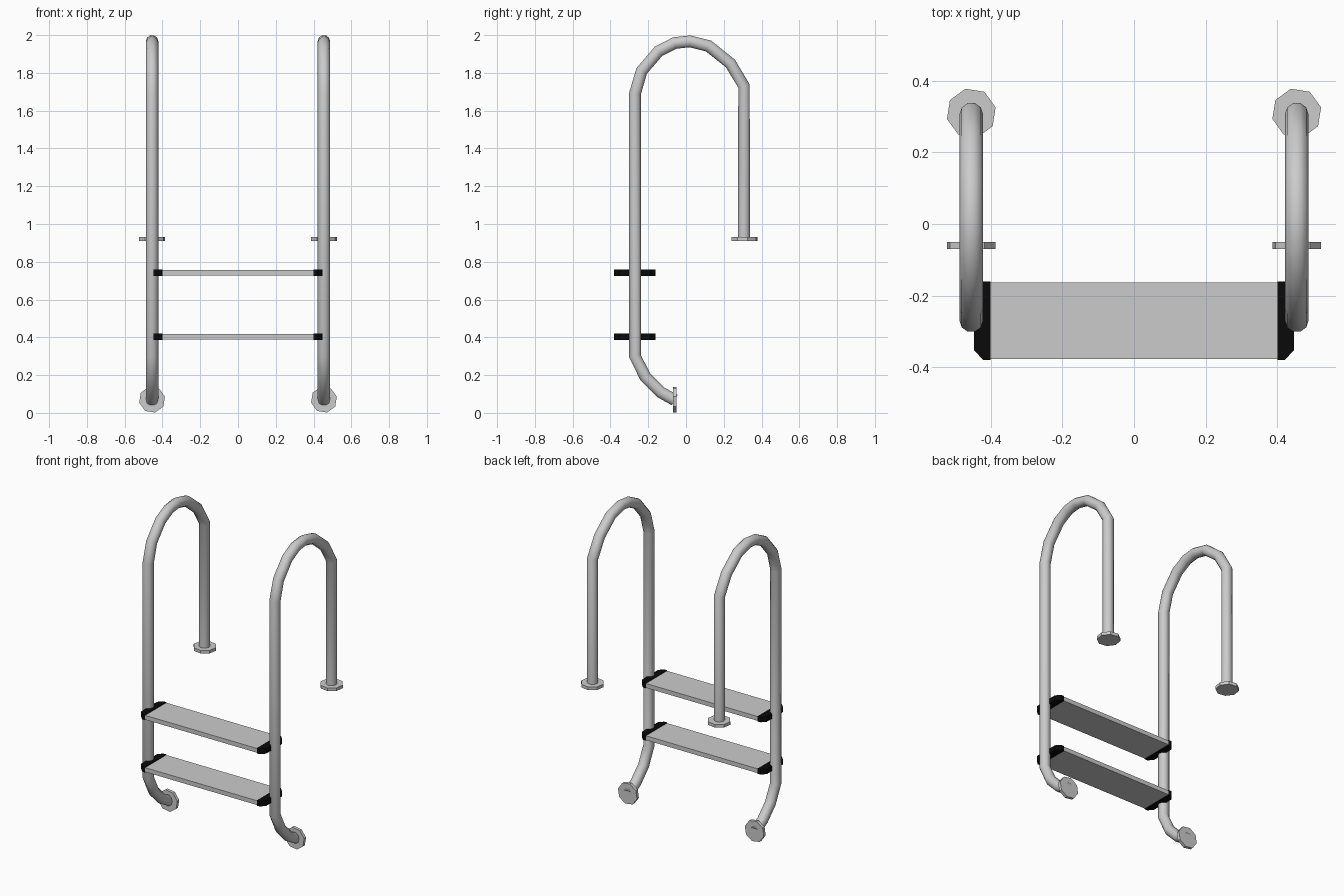
import bpy, bmesh, math
from mathutils import Vector

if "Cube" in bpy.data.objects:
    bpy.data.objects.remove(bpy.data.objects["Cube"])


def material(name, rgb):
    m = bpy.data.materials.new(name)
    m.diffuse_color = (*rgb, 1)
    m.use_nodes = True
    m.node_tree.nodes["Principled BSDF"].inputs["Base Color"].default_value = m.diffuse_color
    return m


STEEL = material("light steel grey", (0.6, 0.6, 0.6))
BLACK = material("black plastic", (0.003, 0.003, 0.003))


def finish(name, bm, mat, smooth=False):
    bmesh.ops.recalc_face_normals(bm, faces=bm.faces)
    me = bpy.data.meshes.new(name)
    bm.to_mesh(me)
    bm.free()
    me.materials.append(mat)
    ob = bpy.data.objects.new(name, me)
    bpy.context.collection.objects.link(ob)
    if smooth:
        bpy.context.view_layer.objects.active = ob
        ob.select_set(True)
        bpy.ops.object.shade_smooth_by_angle(angle=math.radians(50))
        ob.select_set(False)
    return ob


def tube(name, x, path, r, sides):
    # sweep a ring along a path lying in the y-z plane
    bm = bmesh.new()
    pts = [Vector((x, y, z)) for y, z in path]
    rings = []
    for i, p in enumerate(pts):
        t = Vector()
        if i > 0:
            t += (p - pts[i - 1]).normalized()
        if i < len(pts) - 1:
            t += (pts[i + 1] - p).normalized()
        t.normalize()
        n = Vector((0, -t.z, t.y))
        ring = []
        for k in range(sides):
            a = 2 * math.pi * k / sides
            ring.append(bm.verts.new(p + r * (math.cos(a) * Vector((1, 0, 0)) + math.sin(a) * n)))
        rings.append(ring)
    for a, b in zip(rings, rings[1:]):
        for k in range(sides):
            j = (k + 1) % sides
            bm.faces.new((a[k], a[j], b[j], b[k]))
    bm.faces.new(rings[0])
    bm.faces.new(rings[-1])
    return finish(name, bm, STEEL, True)


def prism(name, outline, z0, z1, mat):
    bm = bmesh.new()
    lo = [bm.verts.new((x, y, z0)) for x, y in outline]
    hi = [bm.verts.new((x, y, z1)) for x, y in outline]
    bm.faces.new(lo)
    bm.faces.new(hi)
    for i in range(len(lo)):
        j = (i + 1) % len(lo)
        bm.faces.new((lo[i], lo[j], hi[j], hi[i]))
    return finish(name, bm, mat)


def flange(name, loc, rot):
    ob = prism(name, [(0.07 * math.cos(a), 0.07 * math.sin(a)) for a in
                      (math.tau * (k + 0.3) / 8 for k in range(8))], -0.01, 0.01, STEEL)
    ob.location = loc
    ob.rotation_euler = rot


RAIL = [(-0.06, 0.068), (-0.135, 0.11), (-0.215, 0.19), (-0.27, 0.30),
        (-0.27, 1.69), (-0.235, 1.81), (-0.145, 1.915), (-0.06, 1.958), (0.02, 1.967),
        (0.12, 1.942), (0.235, 1.85), (0.307, 1.73), (0.307, 0.92)]

# bent rails with their wall and deck flanges
for side, s in (("left", -1), ("right", 1)):
    x = 0.455 * s
    tube(side + "_rail", x, RAIL, 0.033, 10)
    flange(side + "_wall_flange", (x, -0.06, 0.07), (math.pi / 2, 0, 0))
    flange(side + "_deck_flange", (x, 0.31, 0.92), (0, 0, 0))

# treads with chamfered black end caps
Y0, Y1, C = -0.378, -0.163, 0.026
for level, z in (("lower", 0.403), ("upper", 0.742)):
    prism(level + "_step", [(-0.402, Y0), (0.402, Y0), (0.402, Y1), (-0.402, Y1)],
          z - 0.014, z + 0.014, STEEL)
    for side, s in (("left", -1), ("right", 1)):
        cap = [(0.401, Y0 - 0.002), (0.448 - C, Y0 - 0.002), (0.448, Y0 + C),
               (0.448, Y1 - C), (0.448 - C, Y1 + 0.002), (0.401, Y1 + 0.002)]
        prism(f"{level}_{side}_step_cap", [(x * s, y) for x, y in cap],
              z - 0.017, z + 0.017, BLACK)
